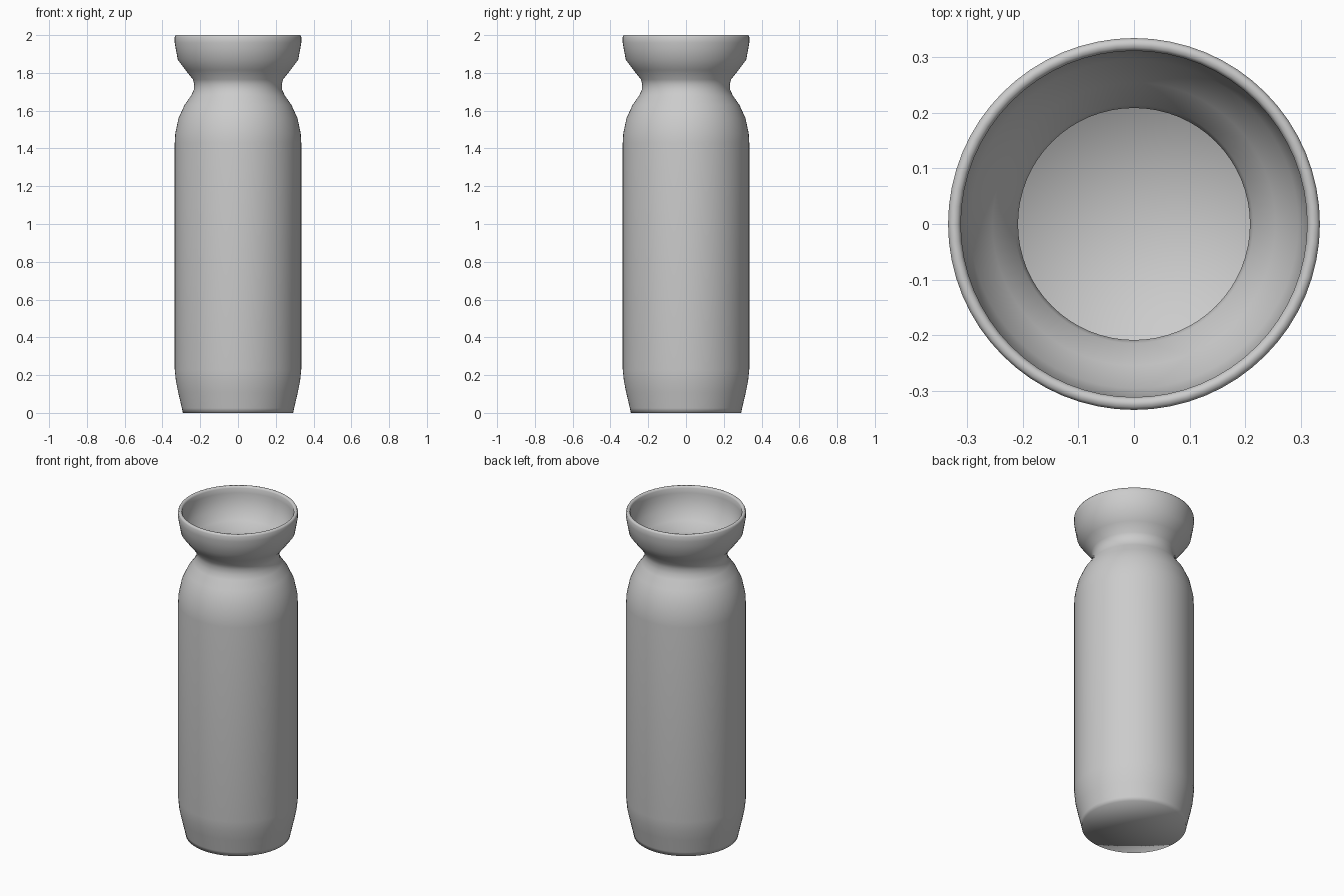
import bpy
import bmesh
import math

cube = bpy.data.objects.get("Cube")
if cube:
    bpy.data.objects.remove(cube, do_unlink=True)

WALL = 0.023
SEGMENTS = 64

# Outer silhouette as (radius, height), from foot to just under the lip
outer = [
    (0.292, 0.0), (0.297, 0.025), (0.317, 0.11), (0.329, 0.17), (0.335, 0.23),
    (0.335, 1.43), (0.332, 1.48), (0.315, 1.56), (0.283, 1.63), (0.248, 1.68),
    (0.234, 1.71), (0.232, 1.74), (0.238, 1.765), (0.278, 1.815),
    (0.319, 1.87), (0.330, 1.93), (0.335, 1.96), (0.335, 1.99),
]
# Softened lip, then the inner wall as an inward offset of the outer one
lip = [(0.330, 2.0), (0.318, 2.0)]
inner = [(r - WALL, z) for r, z in reversed(outer[1:])]
floor_z = WALL + 0.002
profile = [(0.0, 0.0)] + outer + lip + inner + [(0.0, floor_z)]

# Revolve the closed section around the vertical axis
bm = bmesh.new()
verts = [bm.verts.new((r, 0, z)) for r, z in profile]
edges = [bm.edges.new(pair) for pair in zip(verts, verts[1:])]
bmesh.ops.spin(bm, geom=verts + edges, cent=(0, 0, 0), axis=(0, 0, 1),
               angle=2 * math.pi, steps=SEGMENTS)
bmesh.ops.remove_doubles(bm, verts=bm.verts[:], dist=0.0005)
bmesh.ops.recalc_face_normals(bm, faces=bm.faces[:])
for face in bm.faces:
    face.smooth = True

mesh = bpy.data.meshes.new("vase_body")
bm.to_mesh(mesh)
bm.free()
vase = bpy.data.objects.new("vase_body", mesh)
bpy.context.collection.objects.link(vase)

# Plain grey clay
grey = (0.6, 0.6, 0.6, 1.0)
mat = bpy.data.materials.new("plain_grey")
mat.use_nodes = True
mat.diffuse_color = grey
for node in mat.node_tree.nodes:
    if node.type == "BSDF_PRINCIPLED":
        node.inputs["Base Color"].default_value = grey
mesh.materials.append(mat)
